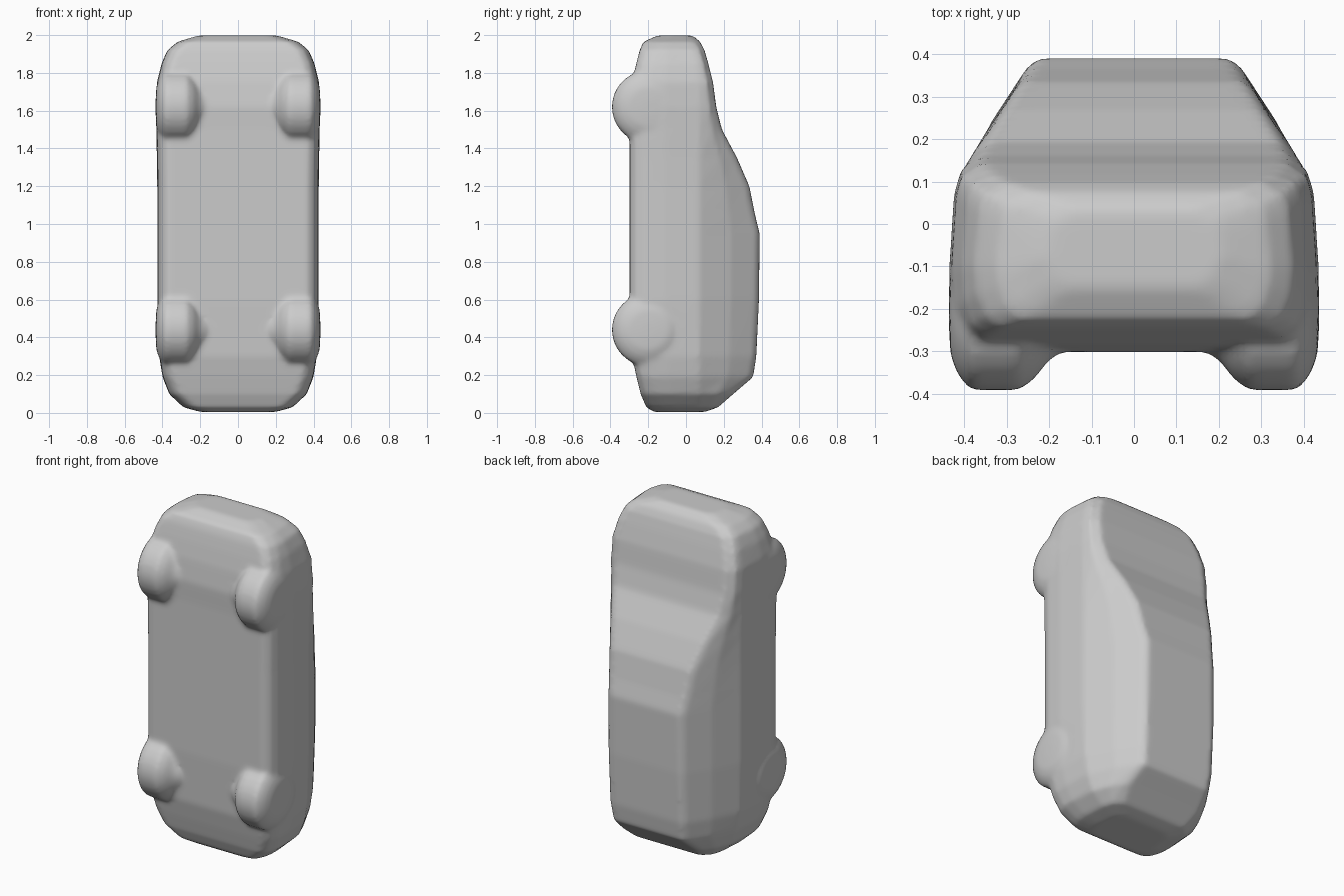
import bpy, bmesh, math
from mathutils import Vector

if "Cube" in bpy.data.objects:
    bpy.data.objects.remove(bpy.data.objects["Cube"])

grey = bpy.data.materials.new("plain grey")
grey.diffuse_color = (0.6, 0.6, 0.6, 1)
grey.use_nodes = True
grey.node_tree.nodes["Principled BSDF"].inputs["Base Color"].default_value = grey.diffuse_color


def make_object(name, bm):
    bmesh.ops.recalc_face_normals(bm, faces=bm.faces)
    mesh = bpy.data.meshes.new(name)
    bm.to_mesh(mesh)
    bm.free()
    mesh.materials.append(grey)
    obj = bpy.data.objects.new(name, mesh)
    bpy.context.collection.objects.link(obj)
    return obj


def loft(name, rings):
    """Skin closed rings of equal length and cap both ends."""
    bm = bmesh.new()
    loops = [[bm.verts.new(p) for p in ring] for ring in rings]
    n = len(loops[0])
    for a, b in zip(loops, loops[1:]):
        for i in range(n):
            j = (i + 1) % n
            bm.faces.new((a[i], a[j], b[j], b[i]))
    bm.faces.new(loops[0])
    bm.faces.new(loops[-1])
    return make_object(name, bm)


# Car shell standing on its tail: height, underside y, roof y, half width
stations = [
    (0.005, -0.17, 0.10, 0.20), (0.03, -0.21, 0.17, 0.29),
    (0.10, -0.24, 0.25, 0.365), (0.19, -0.262, 0.355, 0.40),
    (0.30, -0.285, 0.372, 0.418), (0.60, -0.298, 0.386, 0.428),
    (0.95, -0.298, 0.39, 0.428), (1.05, -0.298, 0.365, 0.428),
    (1.20, -0.298, 0.335, 0.428), (1.35, -0.298, 0.27, 0.430),
    (1.50, -0.298, 0.19, 0.433), (1.62, -0.302, 0.16, 0.436),
    (1.75, -0.285, 0.143, 0.43), (1.85, -0.263, 0.118, 0.405),
    (1.92, -0.245, 0.098, 0.375), (1.965, -0.225, 0.075, 0.32),
    (1.998, -0.15, 0.035, 0.21),
]


def body_ring(z, low, top, w):
    shoulder = min(0.07, top - 0.06)
    roof = min(w - 0.05, w - 0.01 - (top - 0.08) * 0.56)
    mid = ((roof + w) / 2, (top + shoulder) / 2 + 0.01)
    half = [(w * 0.45, low), (w - 0.06, low), (w - 0.025, low + 0.025),
            (w - 0.005, low + 0.08), (w, (low + shoulder) / 2),
            (w - 0.012, shoulder), mid, (roof + 0.008, top - 0.022),
            (roof - 0.02, top), (roof * 0.45, top)]
    return [Vector((x, y, z)) for x, y in half] + \
           [Vector((-x, y, z)) for x, y in reversed(half)]


body = loft("car_body", [body_ring(*s) for s in stations])

# Four rounded wheels: distance from centre line, radius
tyre = [(0.15, 0.09), (0.20, 0.12), (0.235, 0.165), (0.27, 0.192),
        (0.385, 0.192), (0.415, 0.155), (0.432, 0.11), (0.436, 0.04)]
wheels = []
for end, z in (("front", 1.62), ("rear", 0.44)):
    for side, s in (("right", 1), ("left", -1)):
        rings = [[(s * x, -0.2 + r * math.cos(a), z + r * math.sin(a))
                  for a in (math.tau * i / 32 for i in range(32))]
                 for x, r in tyre]
        wheels.append(loft(f"{end}_{side}_wheel", rings))

# Fuse shell and wheels into one softly blended casting
bpy.ops.object.select_all(action='DESELECT')
for obj in wheels + [body]:
    obj.select_set(True)
bpy.context.view_layer.objects.active = body
bpy.ops.object.join()
remesh = body.modifiers.new("fuse", 'REMESH')
remesh.mode = 'VOXEL'
remesh.voxel_size = 0.014
remesh.use_smooth_shade = True
soften = body.modifiers.new("soften", 'SMOOTH')
soften.factor = 0.5
soften.iterations = 5
